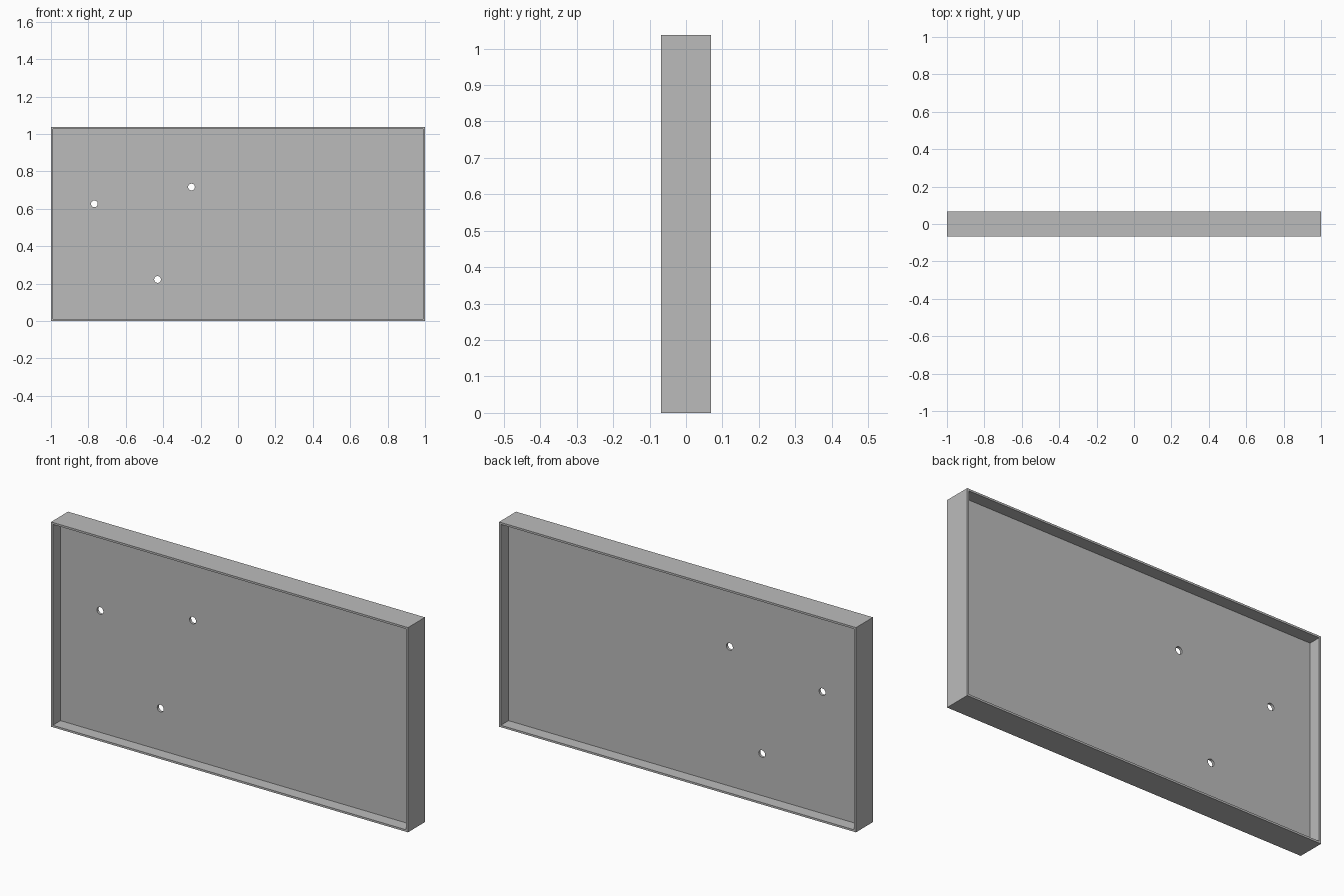
import bpy, bmesh, math

if "Cube" in bpy.data.objects:
    bpy.data.objects.remove(bpy.data.objects["Cube"])

W, D, H = 2.0, 0.136, 1.037      # overall size
WALL = 0.01                      # rim thickness
PANEL = 0.013                    # web thickness
HOLES = [(-0.768, 0.626), (-0.249, 0.716), (-0.43, 0.222)]
HOLE_R = 0.018

grey = bpy.data.materials.new("plain grey")
grey.diffuse_color = (0.5, 0.5, 0.5, 1)
grey.use_nodes = True
grey.node_tree.nodes["Principled BSDF"].inputs["Base Color"].default_value = grey.diffuse_color


def add_object(name, bm):
    bmesh.ops.recalc_face_normals(bm, faces=bm.faces[:])
    mesh = bpy.data.meshes.new(name)
    bm.to_mesh(mesh)
    bm.free()
    mesh.materials.append(grey)
    obj = bpy.data.objects.new(name, mesh)
    bpy.context.collection.objects.link(obj)
    return obj


# Rectangular rim: a four-point wall section carried round the mitred corners
bm = bmesh.new()
rings = []
for sx, sz in [(-1, -1), (1, -1), (1, 1), (-1, 1)]:
    section = [(0, -D / 2), (WALL, -D / 2), (WALL, D / 2), (0, D / 2)]
    rings.append([bm.verts.new((sx * (W / 2 - inset), y,
                                H / 2 + sz * (H / 2 - inset)))
                  for inset, y in section])
for i in range(4):
    a, b = rings[i], rings[(i + 1) % 4]
    for j in range(4):
        k = (j + 1) % 4
        bm.faces.new((a[j], b[j], b[k], a[k]))
add_object("outer_rim", bm)

# Central panel, set midway through the rim depth
bm = bmesh.new()
bmesh.ops.create_cube(bm, size=1)
for v in bm.verts:
    v.co = (v.co.x * (W - 2 * WALL), v.co.y * PANEL,
            v.co.z * (H - 2 * WALL) + H / 2)
panel = add_object("centre_panel", bm)

# Three round through-holes
for i, (x, z) in enumerate(HOLES):
    bpy.ops.mesh.primitive_cylinder_add(vertices=32, radius=HOLE_R, depth=0.1,
                                        location=(x, 0, z),
                                        rotation=(math.pi / 2, 0, 0))
    cutter = bpy.context.object
    cutter.name = f"hole_cutter_{i + 1}"
    cutter.data.materials.append(grey)
    cutter.hide_render = True
    cutter.hide_set(True)
    mod = panel.modifiers.new(f"hole_{i + 1}", 'BOOLEAN')
    mod.operation = 'DIFFERENCE'
    mod.solver = 'EXACT'
    mod.object = cutter
